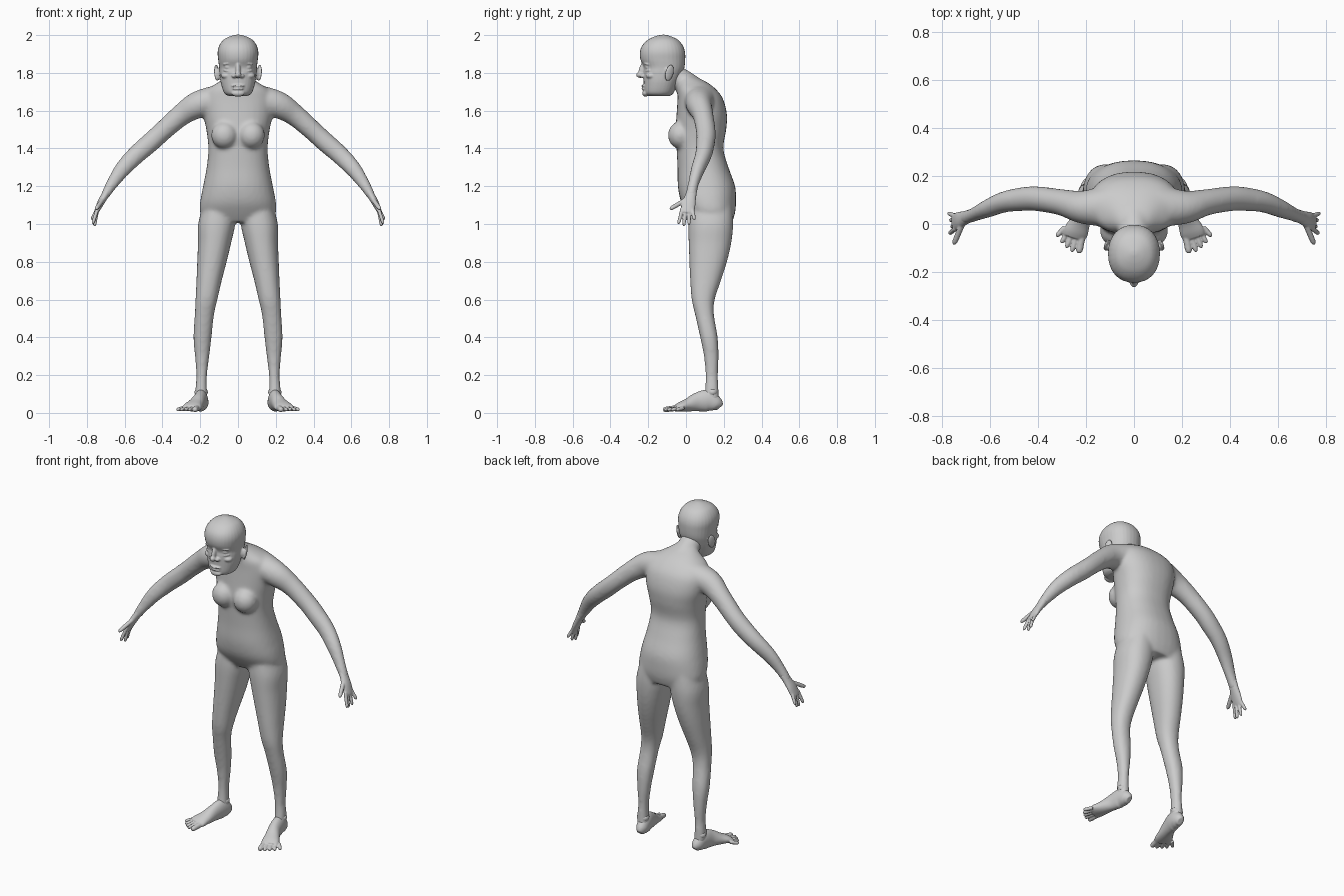
import bpy, bmesh
from math import cos, sin, pi, copysign
from mathutils import Vector, Matrix, Euler

X, Y, Z = Vector((1, 0, 0)), Vector((0, 1, 0)), Vector((0, 0, 1))


def dense(rows, n=4):
    """Catmull-Rom interpolation of section rows."""
    out = []
    for i in range(len(rows) - 1):
        a, b, c, d = (rows[min(max(i + k, 0), len(rows) - 1)] for k in (-1, 0, 1, 2))
        for s in range(n):
            t = s / n
            out.append([0.5 * (2 * q + (r - p) * t + (2 * p - 5 * q + 4 * r - w) * t * t
                               + (3 * q - p - 3 * r + w) * t ** 3) for p, q, r, w in zip(a, b, c, d)])
    return out + [list(rows[-1])]


def skin(bm, rings, power, n=32):
    """Closed loft through (centre, u, v) superellipse rings."""
    loops = []
    for c, u, v in rings:
        loop = []
        for k in range(n):
            a = 2 * pi * k / n
            cu, sv = (copysign(abs(f) ** (2 / power), f) for f in (cos(a), sin(a)))
            loop.append(bm.verts.new(c + u * cu + v * sv))
        loops.append(loop)
    for p, q in zip(loops, loops[1:]):
        for k in range(n):
            bm.faces.new((p[k], p[(k + 1) % n], q[(k + 1) % n], q[k]))
    bm.faces.new(loops[0])
    bm.faces.new(loops[-1])


def stack(bm, rows, s=1, power=2.2):
    """Level sections: z, x centre, half width, front y, back y."""
    skin(bm, [(Vector((s * x, (f + b) / 2, z)), X * rx, Y * (b - f) / 2)
              for z, x, rx, f, b in dense(rows)], power)


def tube(bm, rows, ref, s=1, n=4):
    """Sections square to a path: x, y, z, radius along ref, other radius."""
    rows = [[s * r[0]] + list(r[1:]) for r in dense(rows, n)]
    pts = [Vector(r[:3]) for r in rows]
    rings = []
    for i, r in enumerate(rows):
        t = (pts[min(i + 1, len(pts) - 1)] - pts[max(i - 1, 0)]).normalized()
        u = (ref - t * ref.dot(t)).normalized()
        rings.append((pts[i], u * r[3], t.cross(u) * r[4]))
    skin(bm, rings, 2)


def blob(bm, loc, size, rot=(0, 0, 0)):
    m = Matrix.LocRotScale(Vector(loc), Euler(rot), Vector(size))
    bmesh.ops.create_uvsphere(bm, u_segments=24, v_segments=16, radius=1, matrix=m)


def digit(bm, a, b, r, s):
    """Rounded finger or toe from a to b."""
    a, b = Vector(a), Vector(b)
    rows = [(*a.lerp(b, t), r * k, r * k) for t, k in
            ((0, 1.05), (.4, 1), (.8, .95), (.94, .7), (1, .25))]
    tube(bm, rows, Y if abs((b - a).normalized().y) < .7 else X, s)


def finish(bm, name, voxel, smooth):
    bmesh.ops.recalc_face_normals(bm, faces=bm.faces)
    me = bpy.data.meshes.new(name)
    bm.to_mesh(me)
    bm.free()
    ob = bpy.data.objects.new(name, me)
    bpy.context.collection.objects.link(ob)
    rm = ob.modifiers.new("fuse", 'REMESH')
    rm.mode, rm.voxel_size, rm.use_smooth_shade = 'VOXEL', voxel, True
    sm = ob.modifiers.new("soften", 'SMOOTH')
    sm.factor, sm.iterations = 0.5, smooth
    return ob


# torso, neck, arms and legs
bm = bmesh.new()
stack(bm, [(1.01, 0, .165, .04, .245), (1.06, 0, .2, .005, .26), (1.12, 0, .2, -.027, .265),
           (1.2, 0, .185, -.043, .26), (1.3, 0, .166, -.045, .225), (1.4, 0, .157, -.05, .198),
           (1.5, 0, .168, -.055, .213), (1.58, 0, .185, -.05, .217), (1.66, 0, .19, -.045, .197),
           (1.71, 0, .165, -.045, .162), (1.75, 0, .105, -.04, .112), (1.78, 0, .06, -.04, .05)], 1, 2.3)
tube(bm, [(0, .06, 1.68, .085, .08), (0, .01, 1.735, .068, .066), (0, -.05, 1.78, .062, .06),
          (0, -.09, 1.82, .06, .06)], X)
for s in (1, -1):
    blob(bm, (s * .072, -.03, 1.47), (.07, .066, .072))
    tube(bm, [(.09, .075, 1.665, .09, .075), (.21, .07, 1.632, .07, .072), (.3, .09, 1.577, .055, .058),
              (.4, .105, 1.49, .052, .052), (.46, .104, 1.435, .05, .052), (.54, .092, 1.365, .044, .049),
              (.61, .064, 1.292, .037, .043), (.665, .04, 1.215, .029, .032),
              (.708, .024, 1.145, .029, .022)], Y, s)
    stack(bm, [(1.1, .1, .085, .02, .245), (1, .113, .098, .012, .25), (.9, .124, .088, .014, .24),
               (.8, .138, .078, .018, .217), (.7, .153, .067, .022, .185), (.6, .167, .058, .03, .152),
               (.52, .178, .051, .048, .148), (.4, .188, .048, .075, .168), (.3, .19, .038, .095, .172),
               (.2, .192, .028, .103, .17), (.12, .195, .031, .1, .172), (.05, .192, .032, .09, .176)], s)
finish(bm, "body", .01, 8)

# head with face
bm = bmesh.new()
stack(bm, [(1.678, 0, .05, -.2, -.085), (1.695, 0, .074, -.22, -.065), (1.75, 0, .092, -.224, -.04),
           (1.8, 0, .098, -.226, -.018), (1.83, 0, .1, -.224, -.008), (1.87, 0, .105, -.241, -.004),
           (1.91, 0, .108, -.244, -.005), (1.945, 0, .099, -.232, -.017), (1.975, 0, .077, -.202, -.042),
           (1.993, 0, .044, -.165, -.078), (2.002, 0, .012, -.13, -.11)], 1, 2.2)
blob(bm, (0, -.214, 1.692), (.035, .018, .018))
blob(bm, (0, -.232, 1.815), (.013, .018, .045), (-.25, 0, 0))
blob(bm, (0, -.243, 1.79), (.017, .021, .016))
blob(bm, (0, -.22, 1.731), (.036, .017, .007))
blob(bm, (0, -.218, 1.716), (.031, .018, .007))
for s in (1, -1):
    blob(bm, (s * .02, -.228, 1.784), (.014, .016, .011))
    blob(bm, (s * .05, -.19, 1.83), (.024, .026, .017))
    blob(bm, (s * .05, -.2, 1.849), (.032, .023, .006), (0, s * .15, -s * -.3))
    blob(bm, (s * .052, -.196, 1.811), (.028, .02, .005), (0, -s * .1, s * .3))
    blob(bm, (s * .058, -.185, 1.785), (.032, .028, .018))
    blob(bm, (s * .113, -.088, 1.8), (.009, .024, .045), (-.2, .15 * s, s * .45))
    blob(bm, (s * .101, -.098, 1.795), (.016, .016, .032))
finish(bm, "head", .0045, 3)

# hands
bm = bmesh.new()
for s in (1, -1):
    tube(bm, [(.685, .034, 1.185, .026, .022), (.708, .024, 1.145, .03, .02), (.728, .015, 1.11, .036, .018),
              (.747, .008, 1.07, .037, .013), (.752, .006, 1.058, .033, .01)], Y, s)
    for y, tip in ((-.02, (.77, -.04, 1.0)), (-.002, (.76, -.012, .988)),
                   (.017, (.766, .016, .995)), (.033, (.775, .045, 1.022))):
        digit(bm, (.744, y, 1.08), tip, .0095, s)
    digit(bm, (.712, .01, 1.135), (.752, -.086, 1.078), .012, s)
finish(bm, "hands", .004, 2)

# feet
bm = bmesh.new()
for s in (1, -1):
    foot = [(.186, .179, .016, .045), (.189, .16, .032, .08), (.195, .115, .036, .115), (.207, .06, .036, .1),
            (.225, .01, .043, .07), (.241, -.03, .051, .05), (.25, -.055, .047, .034)]
    tube(bm, [(x, y, h / 2 + .007, w, h / 2) for x, y, w, h in foot], X, s)
    for i, (x, y) in enumerate(((.23, -.122), (.26, -.117), (.283, -.1), (.304, -.08), (.324, -.052))):
        digit(bm, (.217 + .018 * i, -.05 + .009 * i, .026), (x, y, .016), .015 if i == 0 else .0105, s)
    blob(bm, (s * .195, .14, .11), (.036, .03, .025))
finish(bm, "feet", .004, 3)
